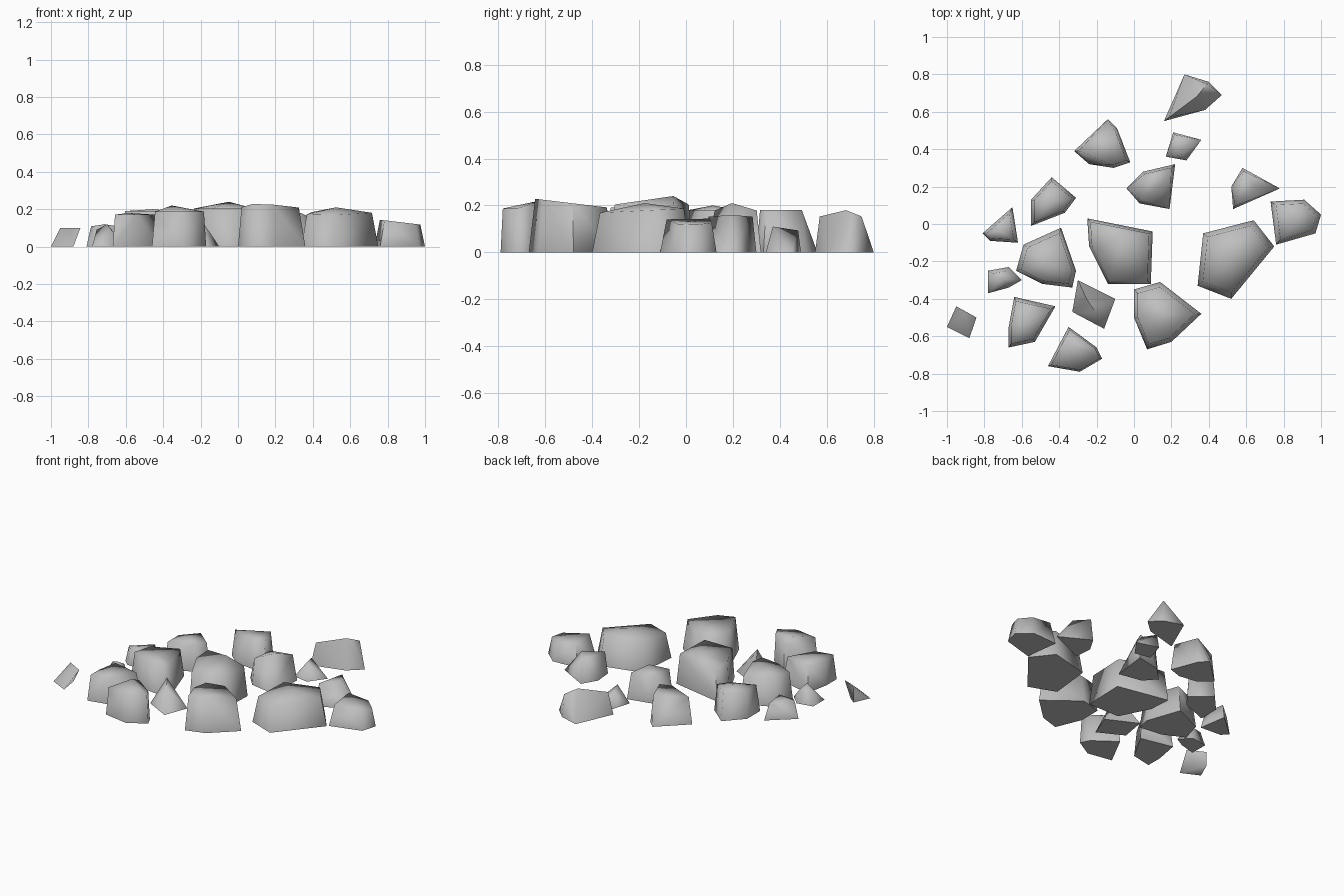
import bpy
import bmesh
import math
from mathutils import Vector

default_cube = bpy.data.objects.get("Cube")
if default_cube:
    bpy.data.objects.remove(default_cube, do_unlink=True)

# One plain stone colour
stone = bpy.data.materials.new("stone_grey")
stone.use_nodes = True
stone_colour = (0.52, 0.52, 0.52, 1)
stone.diffuse_color = stone_colour
shader = next(n for n in stone.node_tree.nodes if n.type == 'BSDF_PRINCIPLED')
shader.inputs["Base Color"].default_value = stone_colour
shader.inputs["Roughness"].default_value = 0.9


def rock(name, outline, height, top=.85, rim=.85, keep=None, lean=(0, 0), tilt=(0, 0)):
    """Wrap a faceted hull around a flat footprint, an inset rim and one peak.
    top is the rim's inset and rim its share of the height; keep picks the
    corners that rise to the rim; lean moves the peak and tilt slopes the rim."""
    foot = [Vector(p) for p in outline]
    centre = sum(foot, Vector((0, 0))) / len(foot)
    bm = bmesh.new()
    for p in foot:
        bm.verts.new((p.x, p.y, 0))
    for i, p in enumerate(foot):
        if keep is None or i in keep:
            offset = (p - centre) * top
            spot = centre + offset
            bm.verts.new((spot.x, spot.y, height * rim + offset.dot(Vector(tilt))))
    peak = centre + Vector(lean)
    bm.verts.new((peak.x, peak.y, height))

    hull = bmesh.ops.convex_hull(bm, input=bm.verts)
    swallowed = set(hull["geom_interior"] + hull["geom_unused"])
    loose = [v for v in swallowed if isinstance(v, bmesh.types.BMVert)]
    bmesh.ops.delete(bm, geom=loose, context='VERTS')
    bmesh.ops.recalc_face_normals(bm, faces=bm.faces)

    mesh = bpy.data.meshes.new(name)
    bm.to_mesh(mesh)
    bm.free()
    mesh.materials.append(stone)
    obj = bpy.data.objects.new(name, mesh)
    bpy.context.collection.objects.link(obj)
    bpy.ops.object.select_all(action='DESELECT')
    obj.select_set(True)
    bpy.context.view_layer.objects.active = obj
    # Soft sides and top, crisp underside
    bpy.ops.object.shade_smooth_by_angle(angle=math.radians(89))


# Large rocks in the middle
rock("centre_rock", [(-.25, .03), (.1, -.04), (.09, -.32), (-.14, -.32), (-.24, -.12)],
     height=.24, top=.9, lean=(.04, .1))
rock("left_large_rock", [(.37, -.05), (.64, .02), (.75, -.12), (.52, -.4), (.34, -.33)],
     height=.21, tilt=(0, .05))
rock("front_large_rock", [(0, -.35), (.14, -.31), (.36, -.48), (.2, -.63), (.07, -.67), (0, -.5)],
     height=.21, rim=1, tilt=(0, -.12))
rock("right_large_rock", [(-.39, -.02), (-.31, -.25), (-.33, -.34), (-.49, -.32), (-.63, -.25), (-.59, -.11)],
     height=.2, rim=.95)

# Rocks along the back, the first with a diagonal ridge
rock("back_rock", [(.27, .8), (.4, .76), (.47, .69), (.38, .61), (.16, .55)],
     height=.18, keep=(1, 4))
rock("back_right_rock", [(-.14, .56), (-.09, .51), (-.02, .33), (-.11, .3), (-.24, .32), (-.32, .39)],
     height=.18, rim=1, keep=(1, 2, 3, 5))
rock("back_small_rock", [(.21, .49), (.36, .45), (.28, .34), (.17, .36)],
     height=.11, keep=(0,), lean=(0, -.04))
rock("back_middle_rock", [(.22, .32), (.19, .08), (.03, .11), (-.04, .19), (.05, .28)],
     height=.21, keep=(0, 2, 4), lean=(.05, 0))
rock("outer_right_rock", [(-.44, .25), (-.31, .14), (-.37, .06), (-.55, -.01), (-.55, .13)],
     height=.2, rim=.9)

# Rocks on the left edge
rock("left_back_rock", [(.58, .3), (.78, .19), (.53, .08), (.52, .2)],
     height=.16, rim=.95, keep=(0, 2), lean=(.05, 0))
rock("left_edge_rock", [(.73, .12), (.91, .13), (1, .05), (.97, -.05), (.76, -.11)],
     height=.13, top=.8, rim=1, tilt=(-.12, 0))

# Rocks along the front
rock("front_pointed_rock", [(-.3, -.3), (-.1, -.4), (-.16, -.56), (-.33, -.47)],
     height=.17, top=.4, keep=(2,), lean=(-.03, .03))
rock("front_edge_rock", [(-.35, -.55), (-.2, -.66), (-.17, -.72), (-.29, -.79), (-.46, -.76)],
     height=.22, top=.9, lean=(-.06, .07))
rock("front_right_rock", [(-.64, -.39), (-.42, -.44), (-.53, -.63), (-.67, -.66), (-.67, -.55)],
     height=.18, rim=.95)

# Small rocks on the right edge, the outlying one overhanging
rock("right_small_rock", [(-.78, -.25), (-.67, -.23), (-.6, -.3), (-.67, -.34), (-.78, -.37)],
     height=.12, top=.7, rim=.75, keep=(0, 1, 3))
rock("right_outlying_rock", [(-1, -.55), (-.88, -.61), (-.9, -.48), (-.95, -.44)],
     height=.1, top=1, rim=1, keep=(2, 3), lean=(.09, .02))
rock("right_back_rock", [(-.65, .09), (-.62, -.1), (-.77, -.09), (-.81, -.05)],
     height=.12, top=.75, rim=.9)
